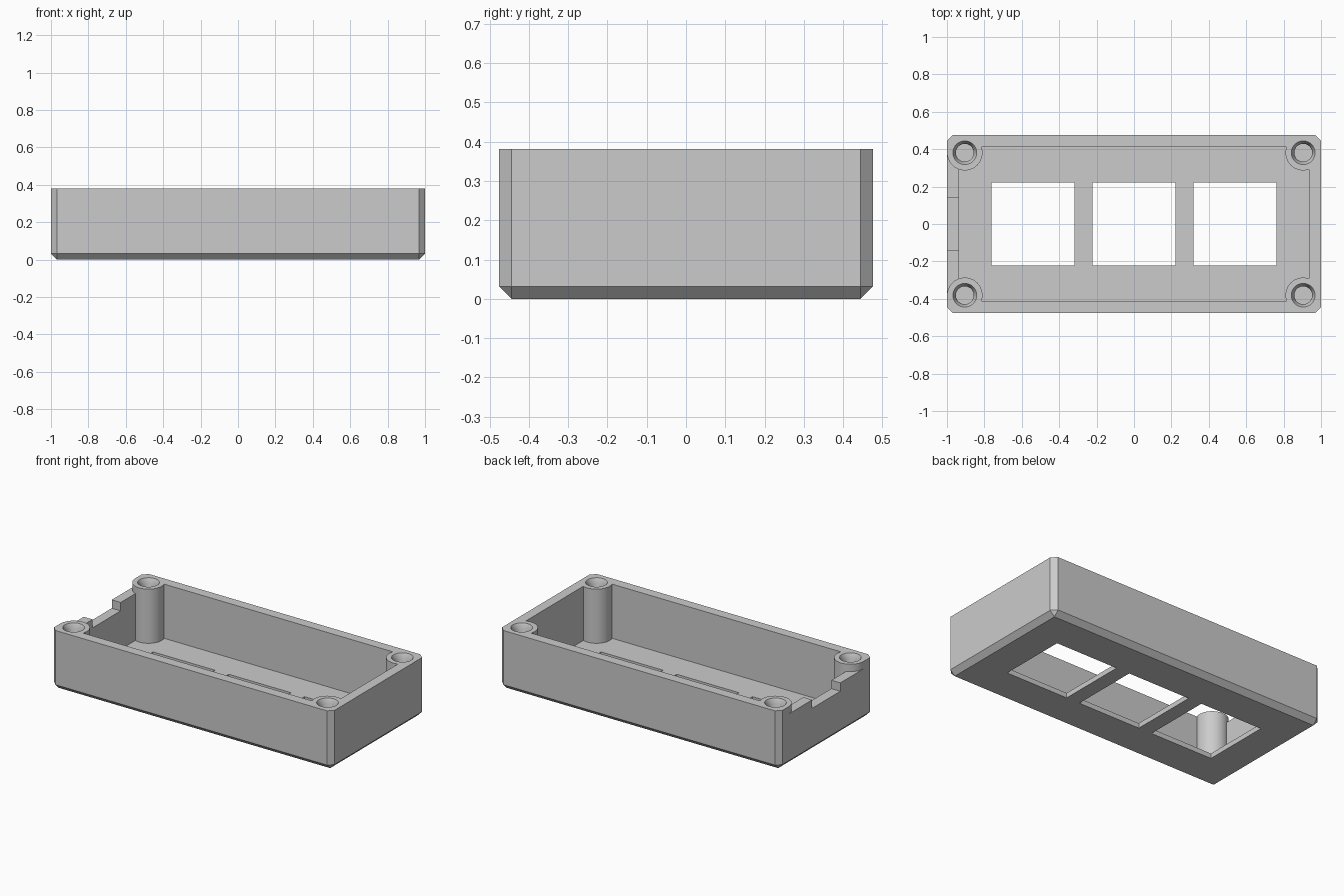
import bpy
import bmesh
from mathutils import Matrix

MM = 2 / 63                      # one design millimetre
HX, HY, H = 1.0, 15 * MM, 12 * MM
WALL, FLOOR, CHAMFER = 2 * MM, MM, MM
BX, BY, BR = 28.5 * MM, 12 * MM, 2.98 * MM

if "Cube" in bpy.data.objects:
    bpy.data.objects.remove(bpy.data.objects["Cube"], do_unlink=True)

grey = bpy.data.materials.new("plain grey")
grey.use_nodes = True
colour = (0.6, 0.6, 0.6, 1)
grey.diffuse_color = colour
grey.node_tree.nodes["Principled BSDF"].inputs["Base Color"].default_value = colour


def to_object(name, bm):
    mesh = bpy.data.meshes.new(name)
    bmesh.ops.recalc_face_normals(bm, faces=bm.faces)
    bm.to_mesh(mesh)
    bm.free()
    mesh.materials.append(grey)
    obj = bpy.data.objects.new(name, mesh)
    bpy.context.collection.objects.link(obj)
    return obj


def box_mesh(lo, hi):
    bm = bmesh.new()
    bmesh.ops.create_cube(bm, size=1)
    for v in bm.verts:
        v.co = [hi[i] if v.co[i] > 0 else lo[i] for i in range(3)]
    return bm


def box(name, lo, hi):
    return to_object(name, box_mesh(lo, hi))


def cone(name, x, y, z0, z1, r0, r1):
    bm = bmesh.new()
    bmesh.ops.create_cone(bm, cap_ends=True, segments=48, radius1=r0, radius2=r1,
                          depth=z1 - z0, matrix=Matrix.Translation((x, y, (z0 + z1) / 2)))
    return to_object(name, bm)


def select_only(obj):
    bpy.ops.object.select_all(action='DESELECT')
    obj.select_set(True)
    bpy.context.view_layer.objects.active = obj


def cut(target, cutter):
    mod = target.modifiers.new("cut", 'BOOLEAN')
    mod.operation, mod.solver, mod.object = 'DIFFERENCE', 'EXACT', cutter
    select_only(target)
    bpy.ops.object.modifier_apply(modifier=mod.name)
    bpy.data.objects.remove(cutter, do_unlink=True)


corners = [(sx * BX, sy * BY) for sx in (-1, 1) for sy in (-1, 1)]

# Outer block with chamfered uprights and underside
bm = box_mesh((-HX, -HY, 0), (HX, HY, H))
edges = [e for e in bm.edges if min(v.co.z for v in e.verts) < H / 2]
bmesh.ops.bevel(bm, geom=edges, offset=CHAMFER, segments=1, affect='EDGES')
case = to_object("open_case", bm)

# Cavity and lowered end wall, both leaving the screw posts standing
cavity = box("cavity", (WALL - HX, WALL - HY, FLOOR), (HX - WALL, HY - WALL, H + 0.1))
shelf = box("end_wall_shelf", (-HX - 0.05, -BY, H - 1.5 * MM), (-HX + WALL + 0.01, BY, H + 0.08))
for cutter in (cavity, shelf):
    for x, y in corners:
        cut(cutter, cone("post", x, y, -0.1, H + 0.2, BR, BR))
    cut(case, cutter)

# Deeper notch in the middle of the end wall
cut(case, box("notch", (-HX - 0.05, -4.5 * MM, H - 3.2 * MM),
              (-HX + WALL + 0.01, 4.5 * MM, H + 0.1)))

# Square openings through the floor
for i in (-1, 0, 1):
    c = i * 17 * MM
    cut(case, box("opening", (c - 7 * MM, -7 * MM, -0.1), (c + 7 * MM, 7 * MM, FLOOR + 0.05)))

# Countersunk blind screw holes
for x, y in corners:
    cut(case, cone("bore", x, y, 2 * MM, H + 0.1, 1.5 * MM, 1.5 * MM))
    cut(case, cone("countersink", x, y, H - MM, H + MM, 1.5 * MM, 2.5 * MM))

select_only(case)
bpy.ops.object.shade_smooth_by_angle(angle=0.5)
